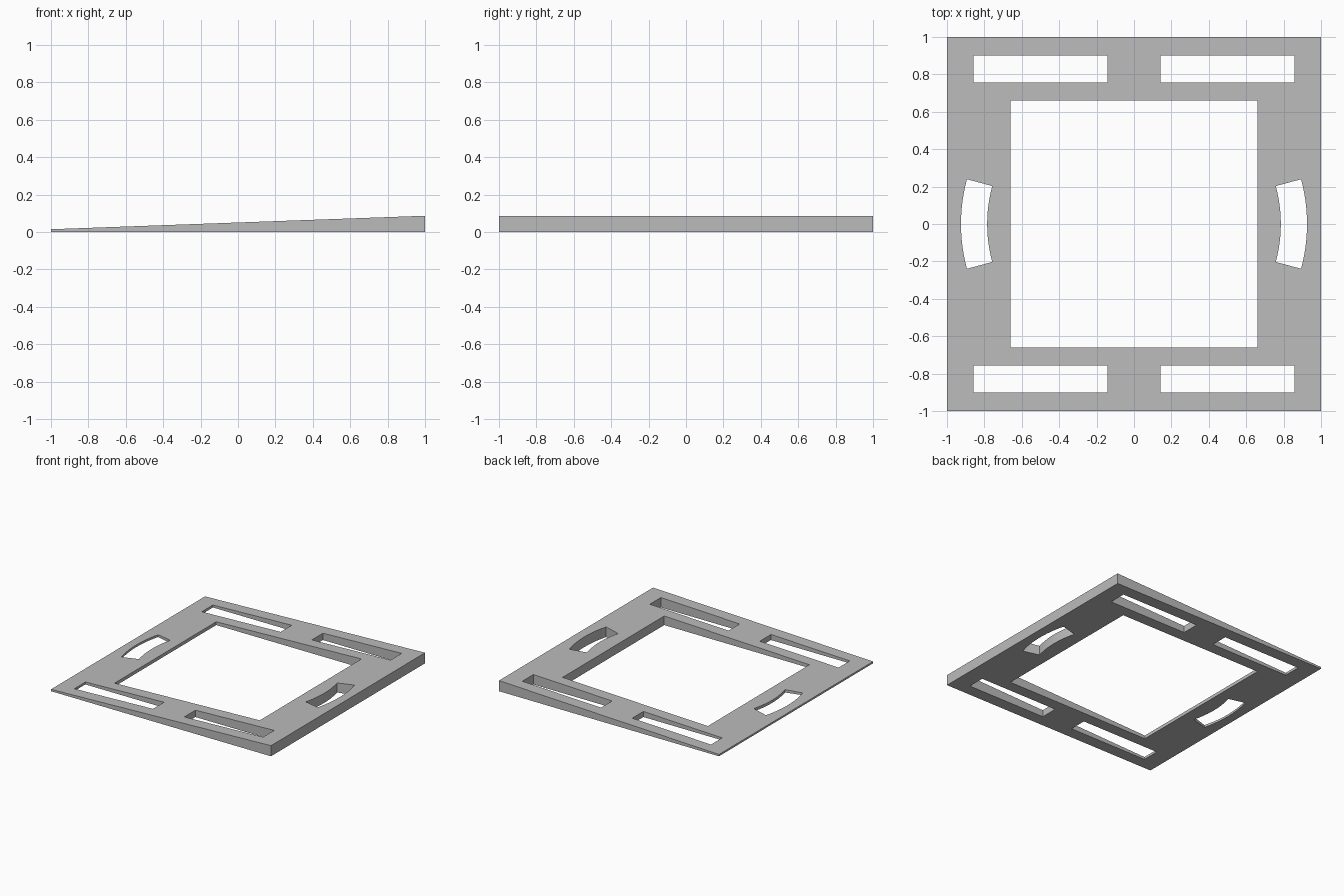
import bpy
import bmesh
from math import sin, cos, radians

cube = bpy.data.objects.get("Cube")
if cube:
    bpy.data.objects.remove(cube, do_unlink=True)

THIN, THICK = 0.015, 0.087


def rectangle(cx, cy, half_w, half_d):
    return [(cx + sx * half_w, cy + sy * half_d)
            for sx, sy in ((-1, -1), (1, -1), (1, 1), (-1, 1))]


def arc_slot(side, inner=0.785, outer=0.925, half_angle=15, steps=12):
    angles = [radians(half_angle * (2 * i / steps - 1)) for i in range(steps + 1)]
    path = [(outer, a) for a in angles] + [(inner, a) for a in reversed(angles)]
    return [(side * r * cos(a), r * sin(a)) for r, a in path]


# Outline, central window, four straight slots and two curved slots
loops = [rectangle(0, 0, 1, 1), rectangle(0, 0, 0.66, 0.66)]
for side in (-1, 1):
    loops.append(arc_slot(side))
    for end in (-1, 1):
        loops.append(rectangle(side * 0.5, end * 0.828, 0.358, 0.072))

# Fill the outline around its holes, then raise it into a plate
bm = bmesh.new()
edges = []
for loop in loops:
    verts = [bm.verts.new((x, y, 0)) for x, y in loop]
    edges += [bm.edges.new((v, verts[i - 1])) for i, v in enumerate(verts)]
bmesh.ops.triangle_fill(bm, use_beauty=True, use_dissolve=False, edges=edges)
raised = bmesh.ops.extrude_face_region(bm, geom=bm.faces[:], use_keep_orig=True)

# Slope the upper face from the thin right edge to the thick left edge
for v in raised["geom"]:
    if isinstance(v, bmesh.types.BMVert):
        v.co.z = THIN + (THICK - THIN) * (v.co.x + 1) / 2
bmesh.ops.recalc_face_normals(bm, faces=bm.faces[:])

mesh = bpy.data.meshes.new("wedge_frame")
bm.to_mesh(mesh)
bm.free()
frame = bpy.data.objects.new("wedge_frame", mesh)
bpy.context.collection.objects.link(frame)

# Plain grey finish
grey = bpy.data.materials.new("plain_grey")
grey.use_nodes = True
colour = (0.5, 0.5, 0.5, 1)
grey.diffuse_color = colour
grey.node_tree.nodes["Principled BSDF"].inputs["Base Color"].default_value = colour
mesh.materials.append(grey)
